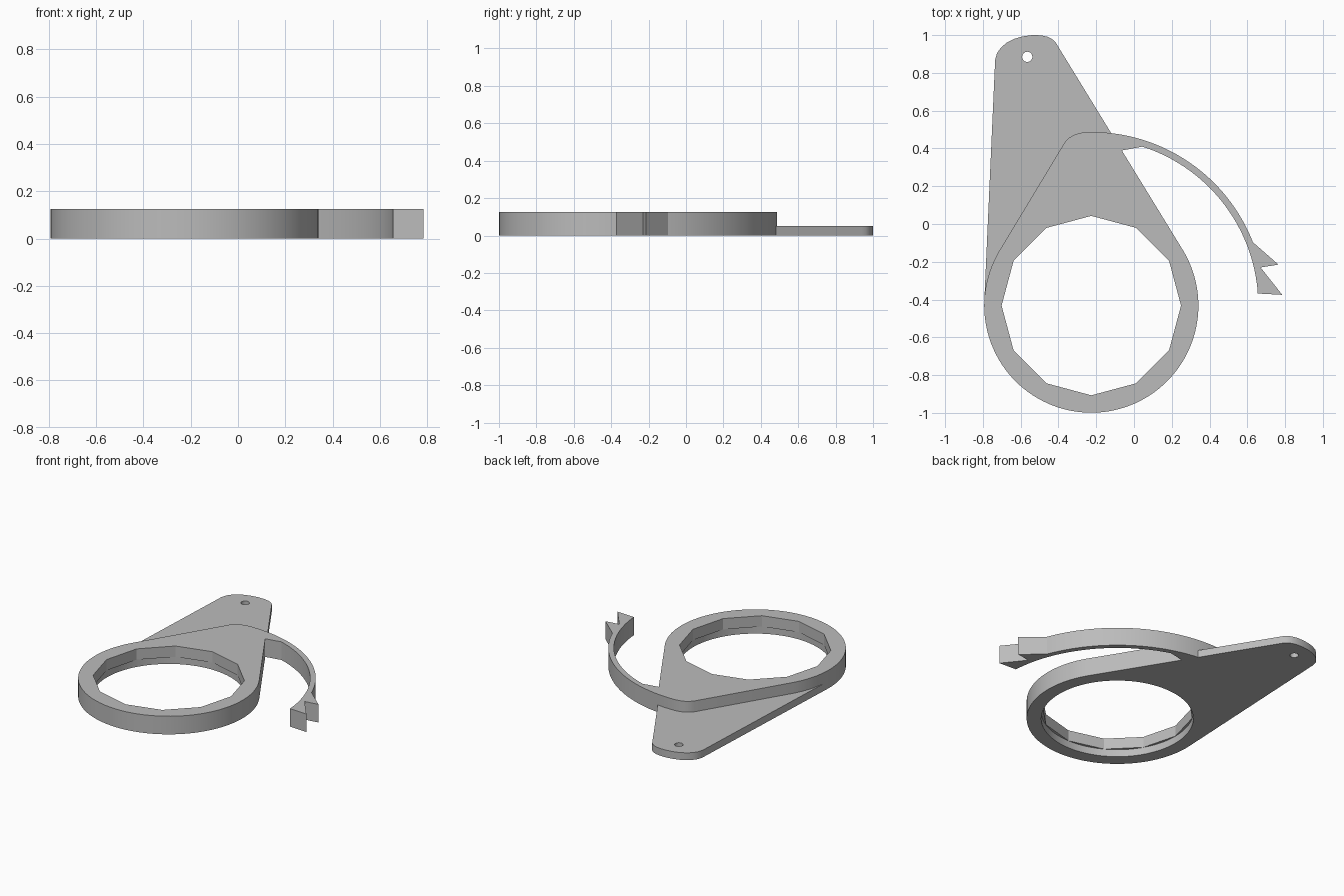
import bpy
import bmesh
import math
from mathutils import Vector

if "Cube" in bpy.data.objects:
    bpy.data.objects.remove(bpy.data.objects["Cube"])

CENTRE = Vector((-0.226, -0.432))
RING_R, HOLE_R = 0.567, 0.475
ARM_OUT, ARM_IN = 0.919, 0.884
PLATE_H, BODY_H = 0.05, 0.125

grey = bpy.data.materials.new("light grey")
grey.use_nodes = True
colour = (0.5, 0.5, 0.5, 1)
grey.diffuse_color = colour
grey.node_tree.nodes["Principled BSDF"].inputs["Base Color"].default_value = colour


def arc(radius, start, end, steps, centre=CENTRE):
    """Points along an arc, angles in degrees."""
    pts = []
    for i in range(steps + 1):
        a = math.radians(start + (end - start) * i / steps)
        pts.append(centre + radius * Vector((math.cos(a), math.sin(a))))
    return pts


def prism(name, outline, z0, z1):
    """Extrude a flat outline between two heights."""
    bm = bmesh.new()
    face = bm.faces.new([bm.verts.new((p[0], p[1], z0)) for p in outline])
    top = bmesh.ops.extrude_face_region(bm, geom=[face])["geom"]
    for v in top:
        if isinstance(v, bmesh.types.BMVert):
            v.co.z = z1
    bmesh.ops.recalc_face_normals(bm, faces=bm.faces[:])
    mesh = bpy.data.meshes.new(name)
    bm.to_mesh(mesh)
    bm.free()
    mesh.materials.append(grey)
    obj = bpy.data.objects.new(name, mesh)
    bpy.context.collection.objects.link(obj)
    return obj


def combine(target, tool, operation):
    """Apply a boolean and discard the tool."""
    bpy.context.view_layer.objects.active = target
    mod = target.modifiers.new("boolean", "BOOLEAN")
    mod.operation, mod.object, mod.solver = operation, tool, "EXACT"
    bpy.ops.object.modifier_apply(modifier=mod.name)
    bpy.data.objects.remove(tool)


# Thin hanging plate: ring outline drawn out to a rounded tip
tip = [(-0.402, 0.94), (-0.415, 0.962), (-0.435, 0.98), (-0.46, 0.992),
       (-0.495, 0.999), (-0.54, 1.0), (-0.59, 0.993), (-0.635, 0.98),
       (-0.675, 0.959), (-0.705, 0.933), (-0.725, 0.905), (-0.735, 0.87)]
plate = prism("hanging_plate", arc(RING_R, 177, 390, 71) + tip, 0, PLATE_H)

# Thick body: ring, shoulder, curved arm and forked tail in one outline
ring_edge = arc(RING_R, 150, 390, 80)
corner = ring_edge[-1].lerp(Vector(tip[0]), 0.494)
tail = [(0.655, -0.368), (0.785, -0.375), (0.67, -0.23), (0.765, -0.215)]
shoulder = [(-0.258, 0.486), (-0.29, 0.481), (-0.32, 0.471),
            (-0.346, 0.455), (-0.367, 0.432)]
outline = (ring_edge + [corner] + arc(ARM_IN, 72.2, 6, 32) + tail
           + arc(ARM_OUT, 21.4, 90, 32) + shoulder)
holder = prism("ring_holder", outline, 0, BODY_H)
combine(holder, plate, "UNION")

# Twelve-sided opening above a round recess, and the small tip hole
opening = prism("opening_cutter", arc(HOLE_R, 0, 330, 11), -0.1, 0.3)
combine(holder, opening, "DIFFERENCE")
recess = prism("recess_cutter", arc(HOLE_R + 0.001, 0, 357, 119), -0.1, PLATE_H)
combine(holder, recess, "DIFFERENCE")
pin = prism("pin_cutter", arc(0.027, 0, 345, 23, Vector((-0.565, 0.885))), -0.1, 0.3)
combine(holder, pin, "DIFFERENCE")

# Smooth curved walls, crisp edges
bpy.ops.object.select_all(action="DESELECT")
holder.select_set(True)
bpy.context.view_layer.objects.active = holder
bpy.ops.object.shade_smooth_by_angle(angle=math.radians(20))
